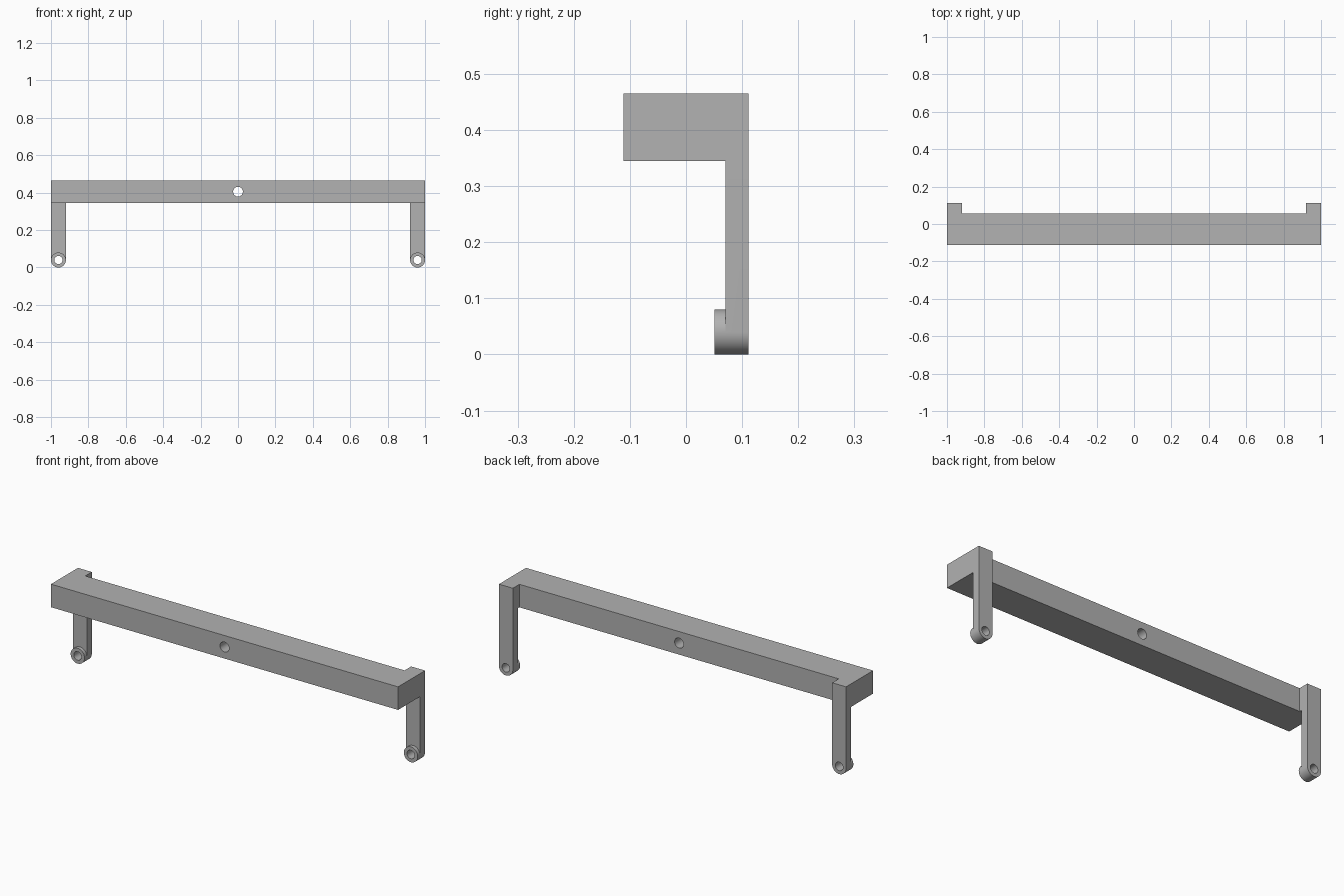
import bpy, bmesh, math
from mathutils import Matrix

old = bpy.data.objects.get("Cube")
if old:
    bpy.data.objects.remove(old, do_unlink=True)

BOTTOM, TOP = 0.345, 0.465      # crossbar height range
FRONT, BACK = -0.111, 0.111     # depth range
BAR_BACK, LEG_FRONT, BOSS_FRONT = 0.057, 0.07, 0.051
R = 0.04                        # rounded leg end radius
LEG_X = 1 - R

grey = bpy.data.materials.new("plain grey")
grey.use_nodes = True
colour = (0.445, 0.445, 0.445, 1)
grey.diffuse_color = colour
grey.node_tree.nodes["Principled BSDF"].inputs["Base Color"].default_value = colour


def prism(name, points, offset):
    """Extrude a closed outline by an offset vector."""
    bm = bmesh.new()
    face = bm.faces.new([bm.verts.new(p) for p in points])
    ext = bmesh.ops.extrude_face_region(bm, geom=[face])
    verts = [v for v in ext["geom"] if isinstance(v, bmesh.types.BMVert)]
    bmesh.ops.translate(bm, verts=verts, vec=offset)
    bmesh.ops.recalc_face_normals(bm, faces=bm.faces)
    mesh = bpy.data.meshes.new(name)
    bm.to_mesh(mesh)
    bm.free()
    mesh.materials.append(grey)
    obj = bpy.data.objects.new(name, mesh)
    bpy.context.collection.objects.link(obj)
    return obj


def arc(x, y, z, r, start, end, n):
    """Points on an arc in a plane facing the front."""
    angles = [math.radians(start + (end - start) * i / n) for i in range(n + 1)]
    return [(x + r * math.cos(a), y, z + r * math.sin(a)) for a in angles]


def rod(name, x, z, r, y0, y1):
    return prism(name, arc(x, y0, z, r, 0, 360, 48)[:-1], (0, y1 - y0, 0))


def combine(target, tool, operation):
    """Apply a boolean and discard the tool."""
    tool.hide_render = True
    mod = target.modifiers.new("join", 'BOOLEAN')
    mod.operation, mod.object, mod.solver = operation, tool, 'EXACT'
    bpy.context.view_layer.objects.active = target
    bpy.ops.object.modifier_apply(modifier=mod.name)
    bpy.data.objects.remove(tool, do_unlink=True)


# Crossbar with a rear tab at each end
inner = 1 - 2 * R
half = [(1, FRONT), (1, BACK), (inner, BACK), (inner, BAR_BACK)]
outline = half + [(-x, y) for x, y in reversed(half)]
bracket = prism("mounting_bracket", [(x, y, BOTTOM) for x, y in outline], (0, 0, TOP - BOTTOM))

# Round-ended legs with raised, drilled bosses
for side in (-1, 1):
    x = side * LEG_X
    shape = arc(x, LEG_FRONT, R, R, 180, 360, 24)
    shape += [(x + R, LEG_FRONT, TOP), (x - R, LEG_FRONT, TOP)]
    combine(bracket, prism("leg", shape, (0, BACK - LEG_FRONT, 0)), 'UNION')
    combine(bracket, rod("boss", x, R, R, BOSS_FRONT, BACK), 'UNION')
    combine(bracket, rod("leg_hole", x, R, 0.022, -0.3, 0.3), 'DIFFERENCE')

# Central screw hole
combine(bracket, rod("centre_hole", 0, (TOP + BOTTOM) / 2, 0.026, -0.3, 0.3), 'DIFFERENCE')

# Smooth round surfaces, keep edges sharp
bpy.ops.object.select_all(action='DESELECT')
bracket.select_set(True)
bpy.context.view_layer.objects.active = bracket
bpy.ops.object.shade_smooth_by_angle(angle=math.radians(30))
